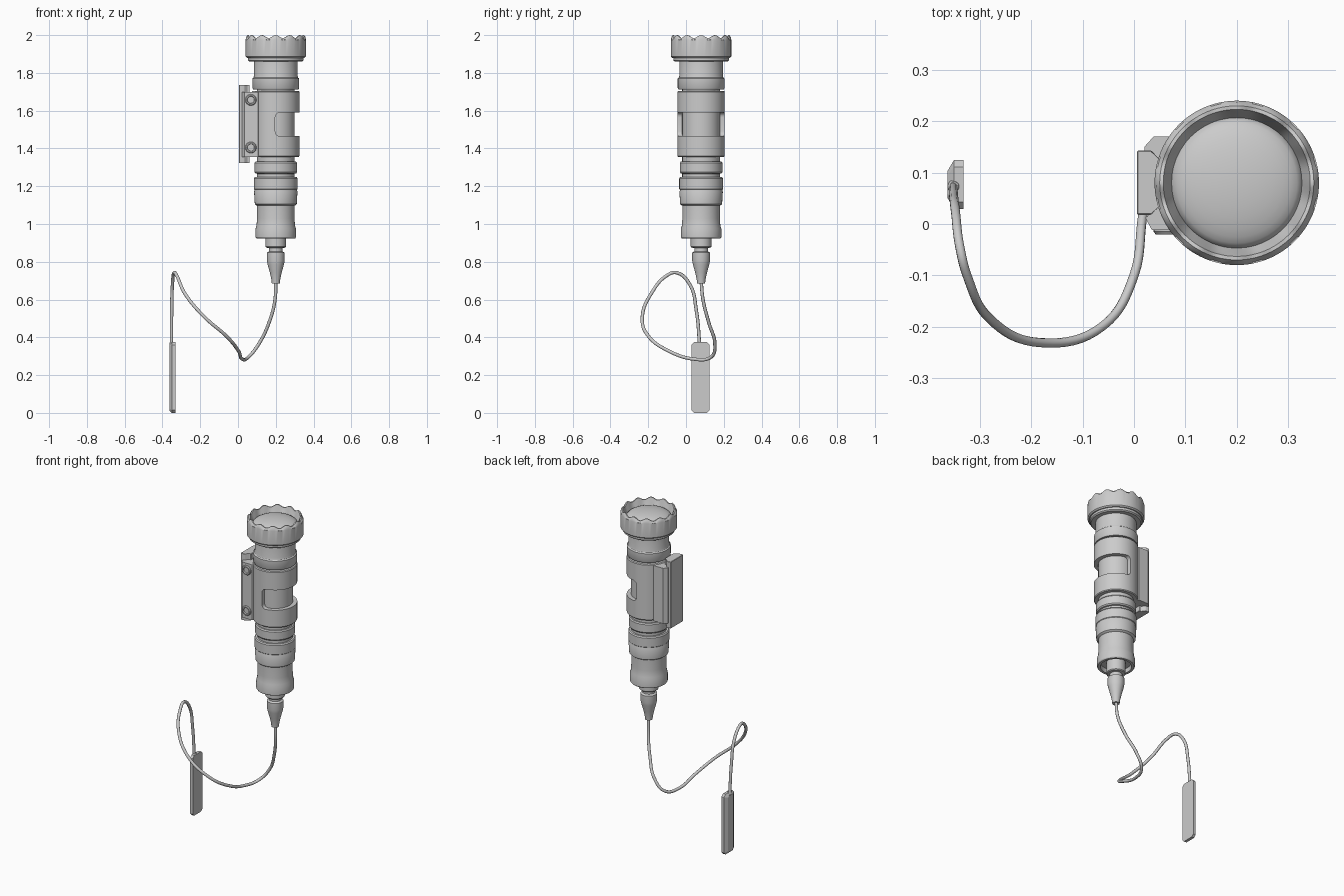
import bpy, bmesh, math
from mathutils import Matrix, Vector

if "Cube" in bpy.data.objects:
    bpy.data.objects.remove(bpy.data.objects["Cube"])

CX, CY = 0.2, 0.08   # axis of the light


def finish(bm, name, angle=30):
    bmesh.ops.remove_doubles(bm, verts=bm.verts, dist=1e-5)
    bmesh.ops.recalc_face_normals(bm, faces=bm.faces)
    me = bpy.data.meshes.new(name)
    bm.to_mesh(me)
    bm.free()
    ob = bpy.data.objects.new(name, me)
    bpy.context.collection.objects.link(ob)
    if angle:
        smooth(ob, angle)
    return ob


def smooth(ob, angle=30):
    bpy.ops.object.select_all(action='DESELECT')
    ob.select_set(True)
    bpy.context.view_layer.objects.active = ob
    bpy.ops.object.shade_smooth_by_angle(angle=math.radians(angle))


def lathe(name, profile, segs=48, closed=False, wave=None, matrix=None):
    """Turn (radius, height) points around z; wave(z, angle) shifts height."""
    bm = bmesh.new()
    rings = []
    for i in range(segs):
        a = 2 * math.pi * i / segs
        rings.append([bm.verts.new((r * math.cos(a), r * math.sin(a),
                                    z + (wave(z, a) if wave else 0))) for r, z in profile])
    n = len(profile)
    for i in range(segs):
        p, q = rings[i], rings[(i + 1) % segs]
        for j in range(n if closed else n - 1):
            k = (j + 1) % n
            bm.faces.new((p[j], q[j], q[k], p[k]))
    bmesh.ops.remove_doubles(bm, verts=bm.verts, dist=1e-5)
    bm.transform(matrix or Matrix.Translation((CX, CY, 0)))
    return finish(bm, name)


def prism(name, pts, axis, lo, hi, bevel=0.0):
    """Extrude a 2D outline along an axis; pts hold the other two coordinates."""
    bm = bmesh.new()
    def place(p, h):
        c = list(p)
        c.insert('xyz'.index(axis), h)
        return bm.verts.new(c)
    a = [place(p, lo) for p in pts]
    b = [place(p, hi) for p in pts]
    bm.faces.new(a)
    bm.faces.new(b[::-1])
    for i in range(len(pts)):
        j = (i + 1) % len(pts)
        bm.faces.new((a[i], a[j], b[j], b[i]))
    if bevel:
        bmesh.ops.bevel(bm, geom=bm.edges[:], offset=bevel, segments=1, affect='EDGES')
    return finish(bm, name)


# scalloped head ring
def scallop(z, a):
    return -0.008 * (1 - math.cos(12 * a)) if z > 1.98 else 0

lathe("head_bezel", [
    (0.10, 1.86), (0.14, 1.86), (0.147, 1.866), (0.147, 1.88), (0.153, 1.88), (0.16, 1.887),
    (0.16, 1.975), (0.157, 1.99), (0.15, 2.0), (0.143, 2.0), (0.138, 1.985), (0.126, 1.945),
    (0.10, 1.94)], segs=96, closed=True, wave=scallop)

# domed lens
lathe("lens", [(0.128, 1.945)] + [
    (0.127 * math.cos(t * math.pi / 16), 1.947 + 0.038 * math.sin(t * math.pi / 16))
    for t in range(8)] + [(0, 1.985)], segs=48)

# main barrel with collars and hollow tail
lathe("barrel", [
    (0, 1.90), (0.115, 1.90), (0.115, 1.785), (0.118, 1.775), (0.124, 1.77), (0.124, 1.72),
    (0.12, 1.713), (0.10, 1.713), (0.10, 1.33), (0.108, 1.33), (0.113, 1.323), (0.113, 1.275),
    (0.108, 1.268), (0.10, 1.266), (0.10, 1.248), (0.111, 1.248), (0.116, 1.241), (0.116, 1.185),
    (0.113, 1.182), (0.113, 1.176), (0.115, 1.172), (0.111, 1.105), (0.105, 1.10), (0.099, 1.097),
    (0.099, 1.03), (0.102, 0.99), (0.107, 0.975), (0.107, 0.93), (0.103, 0.924), (0.088, 0.924),
    (0.085, 0.95), (0, 0.95)], segs=64)

# body sleeve with a half-round window cut through its outer side
sleeve = lathe("body_sleeve", [
    (0.09, 1.705), (0.121, 1.705), (0.125, 1.70), (0.125, 1.36), (0.121, 1.355), (0.09, 1.355)],
    segs=64, closed=True)
R, z0, z1 = 0.025, 1.465, 1.59
outline = [(0.45, z0), (0.45, z1)]
for cz, start in ((z1 - R, 90), (z0 + R, 180)):
    for k in range(7):
        t = math.radians(start + 15 * k)
        outline.append((0.197 + R + R * math.cos(t), cz + R * math.sin(t)))
cutter = prism("window_cutter", outline, 'y', -0.3, 0.5)
cutter.hide_render = True
mod = sleeve.modifiers.new("window", 'BOOLEAN')
mod.object = cutter
mod.operation = 'DIFFERENCE'
mod.solver = 'EXACT'
bpy.context.view_layer.objects.active = sleeve
bpy.ops.object.modifier_apply(modifier=mod.name)
bpy.data.objects.remove(cutter)
smooth(sleeve)

# tail plug and cable strain relief
lathe("strain_relief", [
    (0, 0.96), (0.055, 0.96), (0.055, 0.88), (0.051, 0.875), (0.036, 0.873), (0.036, 0.855),
    (0.047, 0.848), (0.047, 0.805), (0.043, 0.785), (0.032, 0.745), (0.024, 0.71),
    (0.021, 0.685), (0, 0.685)], segs=32)

# side mount: clamp block, rail plate and the neck between them
prism("mount_block", [(0.045, 0.03), (0.022, 0.012), (0.035, -0.012), (0.105, -0.012),
                      (0.14, 0.03), (0.14, 0.13), (0.105, 0.17), (0.038, 0.17),
                      (0.02, 0.15), (0.02, 0.143), (0.045, 0.125)], 'z', 1.355, 1.70)
prism("rail_plate", [(0.006, 0.018), (0.006, 0.143), (0.034, 0.143), (0.05, 0.122),
                     (0.062, 0.122), (0.062, 0.038), (0.05, 0.038), (0.034, 0.018)],
      'z', 1.322, 1.737, 0.002)

# clamp screws with socket heads
for i, z in enumerate((1.657, 1.405)):
    m = Matrix.Translation((0.068, -0.005, z)) @ Matrix.Rotation(math.radians(90), 4, 'X')
    lathe(f"clamp_screw_{i + 1}", [(0, 0), (0.03, 0), (0.03, 0.01), (0.026, 0.015),
                                   (0.02, 0.015), (0.018, 0.007), (0, 0.007)],
          segs=24, matrix=m)

# cable
path = [(0.2, 0.08, 0.70), (0.196, 0.09, 0.60), (0.165, 0.12, 0.48), (0.11, 0.153, 0.365),
        (0.055, 0.132, 0.295), (0.022, 0.04, 0.285), (0.0, -0.1, 0.332), (-0.06, -0.198, 0.405),
        (-0.18, -0.231, 0.51), (-0.28, -0.185, 0.63), (-0.325, -0.10, 0.728),
        (-0.338, -0.05, 0.742), (-0.347, 0.02, 0.68), (-0.351, 0.055, 0.54),
        (-0.352, 0.073, 0.35)]
cu = bpy.data.curves.new("cable", 'CURVE')
cu.dimensions = '3D'
cu.bevel_depth = 0.009
cu.bevel_resolution = 3
cu.resolution_u = 8
cu.use_fill_caps = True
sp = cu.splines.new('BEZIER')
sp.bezier_points.add(len(path) - 1)
for bp, co in zip(sp.bezier_points, path):
    bp.co = co
    bp.handle_left_type = bp.handle_right_type = 'AUTO'
bpy.context.collection.objects.link(bpy.data.objects.new("cable", cu))

# pressure pad: clipped rectangle, narrowing toward its outer face
def pad_outline(w, h, c):
    return [(-w, -h + c), (-w + c, -h), (w - c, -h), (w, -h + c),
            (w, h - c), (w - c, h), (-w + c, h), (-w, h - c)]

bm = bmesh.new()
layers = [[bm.verts.new((x, 0.077 + y, 0.187 + z)) for y, z in pad_outline(w, h, c)]
          for x, w, h, c in ((-0.332, 0.048, 0.187, 0.014), (-0.35, 0.048, 0.187, 0.014),
                             (-0.363, 0.026, 0.175, 0.008))]
bm.faces.new(layers[0])
bm.faces.new(layers[-1])
for a, b in zip(layers, layers[1:]):
    for i in range(8):
        j = (i + 1) % 8
        bm.faces.new((a[i], a[j], b[j], b[i]))
finish(bm, "pressure_pad", 20)

# cable collar on the pad
lathe("pad_collar", [(0, 0.33), (0.013, 0.33), (0.013, 0.368), (0.009, 0.376), (0, 0.376)],
      segs=16, matrix=Matrix.Translation((-0.35, 0.073, 0)))
